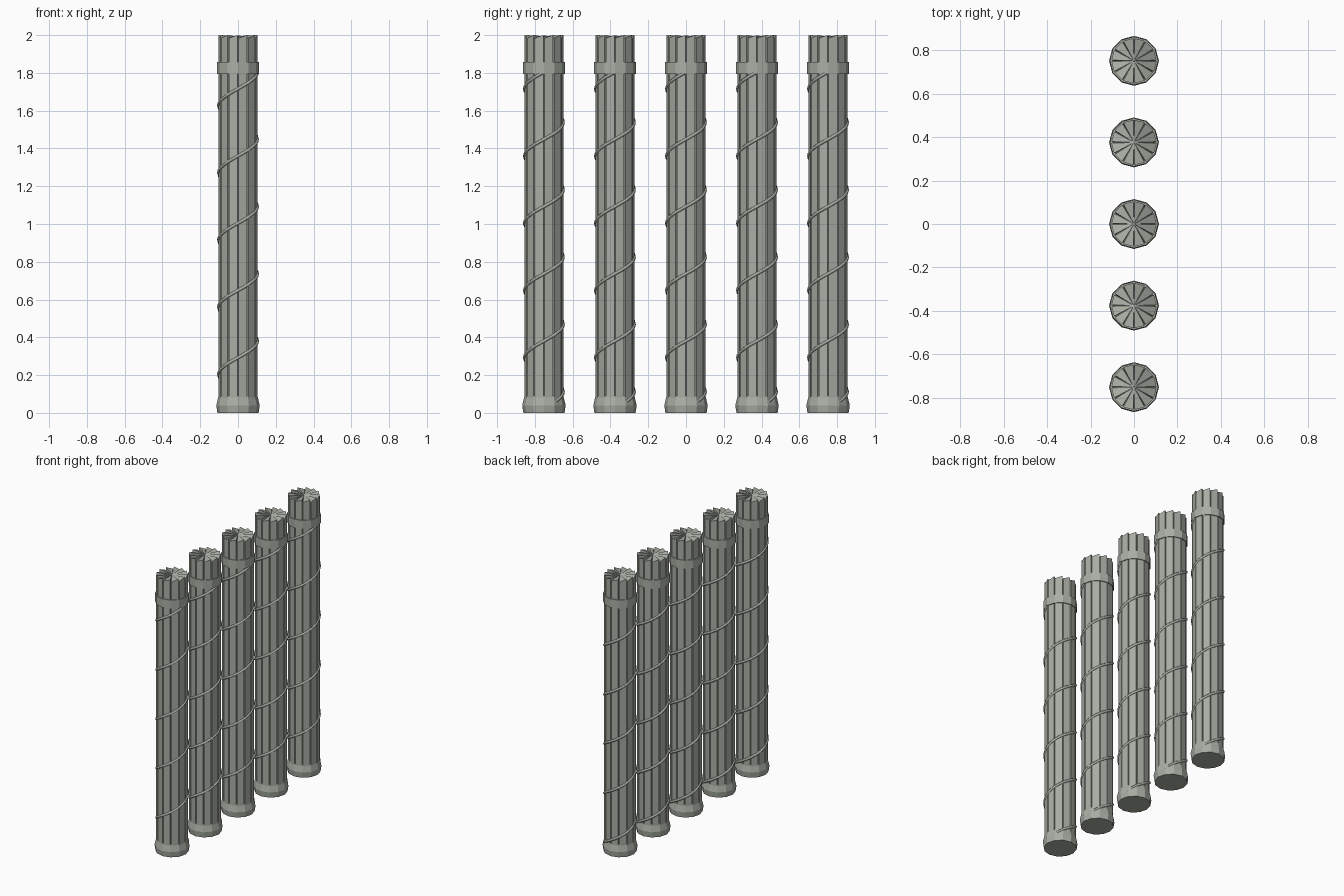
import bpy, bmesh
from math import pi, cos, sin

cube = bpy.data.objects.get("Cube")
if cube:
    bpy.data.objects.remove(cube)

stone = bpy.data.materials.new("grey_stone")
stone.use_nodes = True
colour = (0.39, 0.42, 0.37, 1)
stone.diffuse_color = colour
stone.node_tree.nodes["Principled BSDF"].inputs["Base Color"].default_value = colour

SIDES = 12
STEP = 2 * pi / SIDES


def finish(bm, name, y):
    bmesh.ops.recalc_face_normals(bm, faces=bm.faces)
    mesh = bpy.data.meshes.new(name)
    bm.to_mesh(mesh)
    bm.free()
    mesh.materials.append(stone)
    obj = bpy.data.objects.new(name, mesh)
    obj.location.y = y
    bpy.context.collection.objects.link(obj)
    return obj


def lathe(name, profile, y, sides=SIDES, closed=False):
    """Revolve (radius, z) points; open profiles get end caps."""
    bm = bmesh.new()
    rings = [[bm.verts.new((r * cos(i * 2 * pi / sides), r * sin(i * 2 * pi / sides), z))
              for i in range(sides)] for r, z in profile]
    pairs = list(zip(rings, rings[1:]))
    if closed:
        pairs.append((rings[-1], rings[0]))
    else:
        bm.faces.new(rings[0])
        bm.faces.new(rings[-1])
    for low, high in pairs:
        for i in range(sides):
            j = (i + 1) % sides
            bm.faces.new((low[i], low[j], high[j], high[i]))
    return finish(bm, name, y)


def fluted_shaft(name, y):
    """Flat staves with narrow grooves, topped by a fan of tilted wedges."""
    bm = bmesh.new()
    groove = 0.035
    outline = []
    for i in range(SIDES):
        a = i * STEP
        outline += [(0.094, a, 1.98), (0.104, a + groove, 1.984),
                    (0.104, a + STEP - groove, 2.0)]
    low = [bm.verts.new((r * cos(a), r * sin(a), 0.06)) for r, a, z in outline]
    high = [bm.verts.new((r * cos(a), r * sin(a), z)) for r, a, z in outline]
    hub = bm.verts.new((0, 0, 1.992))
    bm.faces.new(low)
    for i in range(len(low)):
        j = (i + 1) % len(low)
        bm.faces.new((low[i], low[j], high[j], high[i]))
        bm.faces.new((high[i], high[j], hub))
    return finish(bm, name, y)


def spiral_vine(name, y):
    """Thin cord climbing five turns from the foot to the collar."""
    curve = bpy.data.curves.new(name, "CURVE")
    curve.dimensions = "3D"
    curve.bevel_depth = 0.009
    curve.bevel_resolution = 1
    curve.use_fill_caps = True
    turns, per_turn = 5, 24
    spline = curve.splines.new("POLY")
    spline.points.add(turns * per_turn)
    for k, point in enumerate(spline.points):
        t = k / per_turn
        a = t * 2 * pi
        point.co = (0.102 * cos(a), 0.102 * sin(a), 0.025 + 0.356 * t, 1)
    curve.materials.append(stone)
    obj = bpy.data.objects.new(name, curve)
    obj.location.y = y
    bpy.context.collection.objects.link(obj)


# Row of five identical columns
for n in range(5):
    y = (n - 2) * 0.376
    tag = f"_{n + 1}"
    fluted_shaft("column_shaft" + tag, y)
    lathe("column_foot" + tag, [(0.109, 0), (0.115, 0.04), (0.103, 0.09)], y)
    lathe("column_collar" + tag,
          [(0.098, 1.795), (0.111, 1.795), (0.111, 1.857), (0.098, 1.857)], y, closed=True)
    spiral_vine("spiral_cord" + tag, y)
